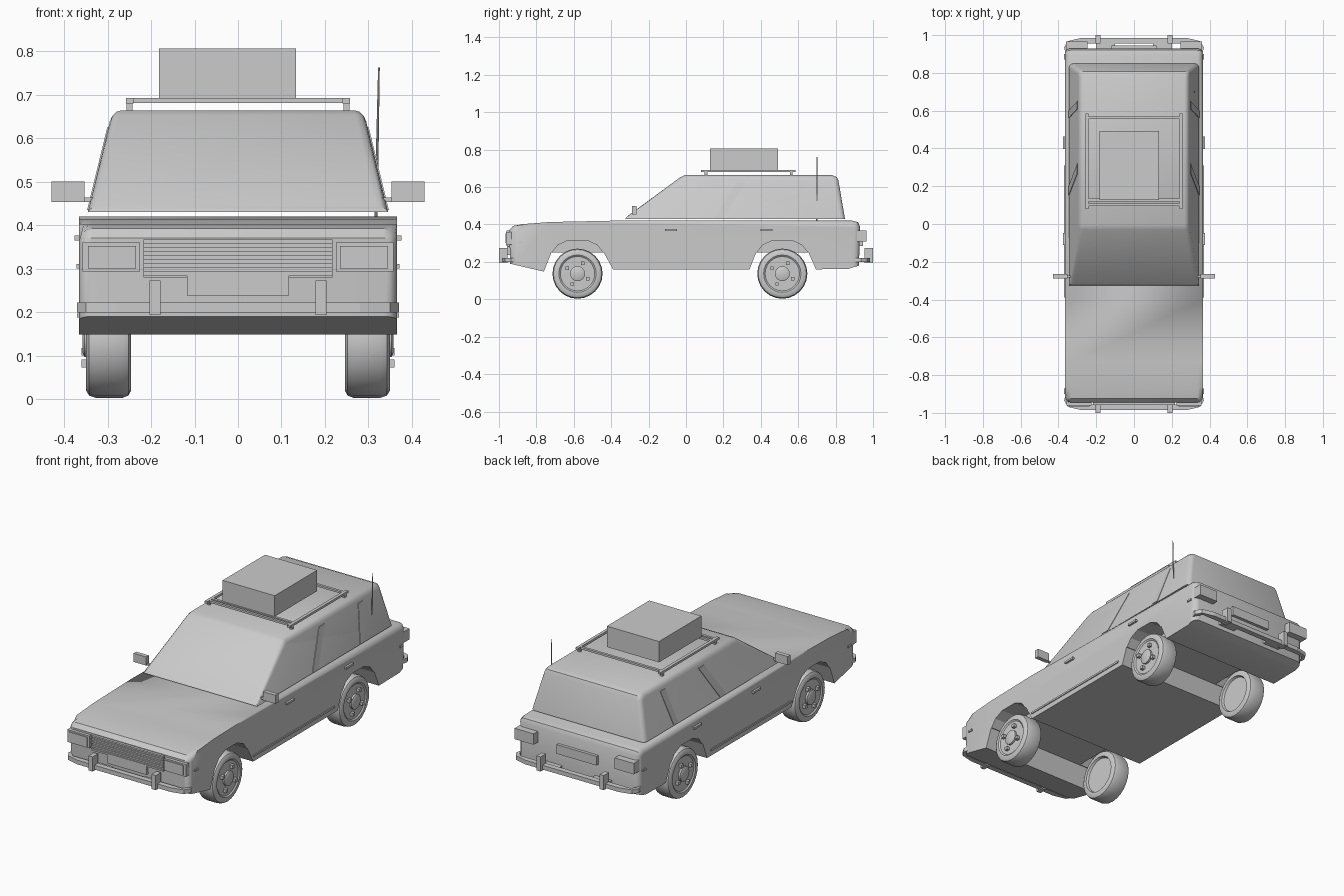
import bpy, bmesh
from math import pi, cos, sin
from mathutils import Vector

if "Cube" in bpy.data.objects:
    bpy.data.objects.remove(bpy.data.objects["Cube"])


def finish(bm, name, mirror=False, smooth=False, taper=False):
    bmesh.ops.remove_doubles(bm, verts=bm.verts, dist=1e-5)
    if taper:  # cabin sides lean inward with height
        for v in bm.verts:
            v.co.x *= 1 - (v.co.z - 0.43) * 0.70
    bmesh.ops.recalc_face_normals(bm, faces=bm.faces)
    me = bpy.data.meshes.new(name)
    bm.to_mesh(me)
    bm.free()
    ob = bpy.data.objects.new(name, me)
    bpy.context.collection.objects.link(ob)
    if mirror:
        ob.modifiers.new("Mirror", 'MIRROR').use_axis = (True, False, False)
    if smooth:
        bpy.ops.object.select_all(action='DESELECT')
        bpy.context.view_layer.objects.active = ob
        ob.select_set(True)
        bpy.ops.object.shade_smooth_by_angle(angle=0.6)
    return ob


def prism_bm(pts, a, b, axis='X'):
    """Extrude a (y,z) outline along x, or an (x,y) outline along z."""
    bm = bmesh.new()
    mk = (lambda p, t: (t, p[0], p[1])) if axis == 'X' else (lambda p, t: (p[0], p[1], t))
    lo = [bm.verts.new(mk(p, a)) for p in pts]
    hi = [bm.verts.new(mk(p, b)) for p in pts]
    bm.faces.new(lo)
    bm.faces.new(hi)
    for i in range(len(pts)):
        j = (i + 1) % len(pts)
        bm.faces.new((lo[i], lo[j], hi[j], hi[i]))
    return bm


def prism(name, pts, a, b, axis='X', **kw):
    return finish(prism_bm(pts, a, b, axis), name, **kw)


def box(name, x0, x1, y0, y1, z0, z1, mirror=False):
    return prism(name, [(y0, z0), (y1, z0), (y1, z1), (y0, z1)], x0, x1, mirror=mirror)


def bevel_sides(bm, half, width, test, seg=3):
    es = [e for e in bm.edges
          if all(abs(abs(v.co.x) - half) < 1e-4 for v in e.verts)
          and e.verts[0].co.x * e.verts[1].co.x > 0
          and test((e.verts[0].co + e.verts[1].co) / 2)]
    bmesh.ops.bevel(bm, geom=es, offset=width, segments=seg, profile=0.5, affect='EDGES')


def lathe(name, pts, y, z, steps, mirror=True):
    """Spin an (x, radius) outline around an axle parallel to x."""
    bm = bmesh.new()
    vs = [bm.verts.new((x, y, z + r)) for x, r in pts]
    es = [bm.edges.new(p) for p in zip(vs, vs[1:])]
    bmesh.ops.spin(bm, geom=vs + es, cent=(0, y, z), axis=(1, 0, 0), angle=2 * pi, steps=steps)
    return finish(bm, name, mirror=mirror, smooth=True)


WHEELS = {"front": -0.58, "rear": 0.515}

# Lower body with wheel channels, rounded along its outer edges
W = 0.365
outline = [(-0.94, 0.19), (-0.945, 0.37), (-0.925, 0.392), (-0.87, 0.402), (-0.73, 0.413),
           (-0.40, 0.42), (0.89, 0.42), (0.92, 0.412), (0.93, 0.39), (0.925, 0.18), (0.87, 0.163),
           (0.695, 0.16), (0.655, 0.25), (0.375, 0.25), (0.34, 0.16),
           (-0.39, 0.16), (-0.44, 0.25), (-0.72, 0.25), (-0.76, 0.148)]
bm = prism_bm(outline, -W, W)
bevel_sides(bm, W, 0.03, lambda m: m.z > 0.26 or abs(m.y) > 0.93)
body = finish(bm, "lower_body", smooth=True)

# Higher wheel arches cut into each side
for end, c in WHEELS.items():
    arch = [(c - .14, .17), (c - .14, .245), (c - .105, .29), (c - .05, .315),
            (c + .05, .315), (c + .105, .29), (c + .14, .245), (c + .14, .17)]
    for s in (-1, 1):
        cut = prism(end + "_arch_cutter", arch, s * 0.235, s * 0.5)
        cut.hide_render = True
        cut.hide_set(True)
        m = body.modifiers.new("Arch", 'BOOLEAN')
        m.operation, m.solver, m.object = 'DIFFERENCE', 'EXACT', cut

# Cabin with sloped glass
C = 0.345
bm = prism_bm([(-0.325, 0.43), (-0.315, 0.443), (-0.03, 0.653), (-0.005, 0.664), (0.78, 0.664),
               (0.807, 0.653), (0.815, 0.635), (0.85, 0.43)], -C, C)
bevel_sides(bm, C, 0.025, lambda m: m.z > 0.44)
finish(bm, "cabin", smooth=True, taper=True)

# Slanted pillars on the cabin sides
prism("middle_pillar", [(0.15, .435), (0.20, .435), (0.32, .625), (0.27, .625)], 0.34, 0.348,
      mirror=True, taper=True)
prism("rear_pillar", [(0.56, .435), (0.60, .435), (0.65, .625), (0.61, .625)], 0.34, 0.348,
      mirror=True, taper=True)

# Wheels: tyre with rim, hub and four nuts
for end, y in WHEELS.items():
    z = 0.137
    lathe(end + "_wheels", [(.258, 0), (.258, .095), (.246, .10), (.246, .118), (.252, .129), (.265, .134),
                            (.328, .134), (.342, .129), (.349, .118), (.349, .10), (.343, .092),
                            (.343, 0)], y, z, 24)
    lathe(end + "_hubs", [(.335, .04), (.353, .04), (.357, .032), (.357, 0)], y, z, 16)
    for k in range(4):
        a = k * pi / 2 + 1.1
        ny, nz = y + .062 * cos(a), z + .062 * sin(a)
        box(end + "_wheel_nut", .335, .36, ny - .009, ny + .009, nz - .009, nz + .009, True)

# Bumpers with wrapped corners and upright guards
for end, s in (("front", -1), ("rear", 1)):
    right = [(.28, .985), (.35, .968), (.37, .935), (.362, .90), (.35, .935), (.33, .955)]
    pts = right + [(-x, y) for x, y in reversed(right)]
    prism(end + "_bumper", [(x, s * y) for x, y in pts], .199, .222, 'Z')
    box(end + "_bumper_guards", .178, .203, s * .955, s * 1.0, .193, .273, True)
    box(end + "_bumper_mounts", .10, .20, s * .91, s * .965, .202, .218, True)
    box(end + "_side_markers", .36, .371, s * .885 - .014, s * .885 + .014, .30, .31, True)

# Front face: headlights, grille, plate
box("headlight_frames", .225, .358, -.962, -.925, .293, .36, True)
box("headlight_lenses", .235, .345, -.966, -.955, .30, .352, True)
box("grille", -.217, .217, -.952, -.93, .28, .366)
for k in range(5):
    z = .284 + k * .0185
    box("grille_slat", -.217, .217, -.959, -.945, z, z + .009)
box("front_plate", -.117, .117, -.958, -.935, .238, .291)

# Rear face: tail lights, plate
box("tail_lights", .245, .36, .91, .965, .308, .368, True)
box("rear_plate", -.12, .12, .928, .945, .285, .335)

# Door handles, sill strips, mirrors
for y in (-.08, .43):
    box("door_handles", .355, .376, y - .032, y + .032, .365, .376, True)
box("sill_strips", .355, .37, -.39, .31, .187, .197, True)
box("wing_mirrors", .353, .429, -.288, -.265, .453, .50, True)
box("mirror_arms", .33, .356, -.283, -.273, .453, .463, True)

# Roof rack and luggage
box("rack_rails", .24, .257, .08, .585, .68, .692, True)
for y in (.095, .12, .555):
    box("rack_crossbar", -.25, .25, y, y + .014, .681, .692)
for y in (.10, .555):
    box("rack_feet", .242, .256, y, y + .014, .655, .69, True)
box("luggage_box", -.182, .133, .127, .493, .692, .806)

# Antenna
base, tip = Vector((.317, .70, .41)), Vector((.324, .70, .762))
bm = bmesh.new()
bmesh.ops.create_cone(bm, cap_ends=True, segments=8, radius1=.004, radius2=.002, depth=(tip - base).length)
bmesh.ops.rotate(bm, verts=bm.verts, matrix=(tip - base).to_track_quat('Z', 'Y').to_matrix())
bmesh.ops.translate(bm, verts=bm.verts, vec=(base + tip) / 2)
finish(bm, "antenna")
